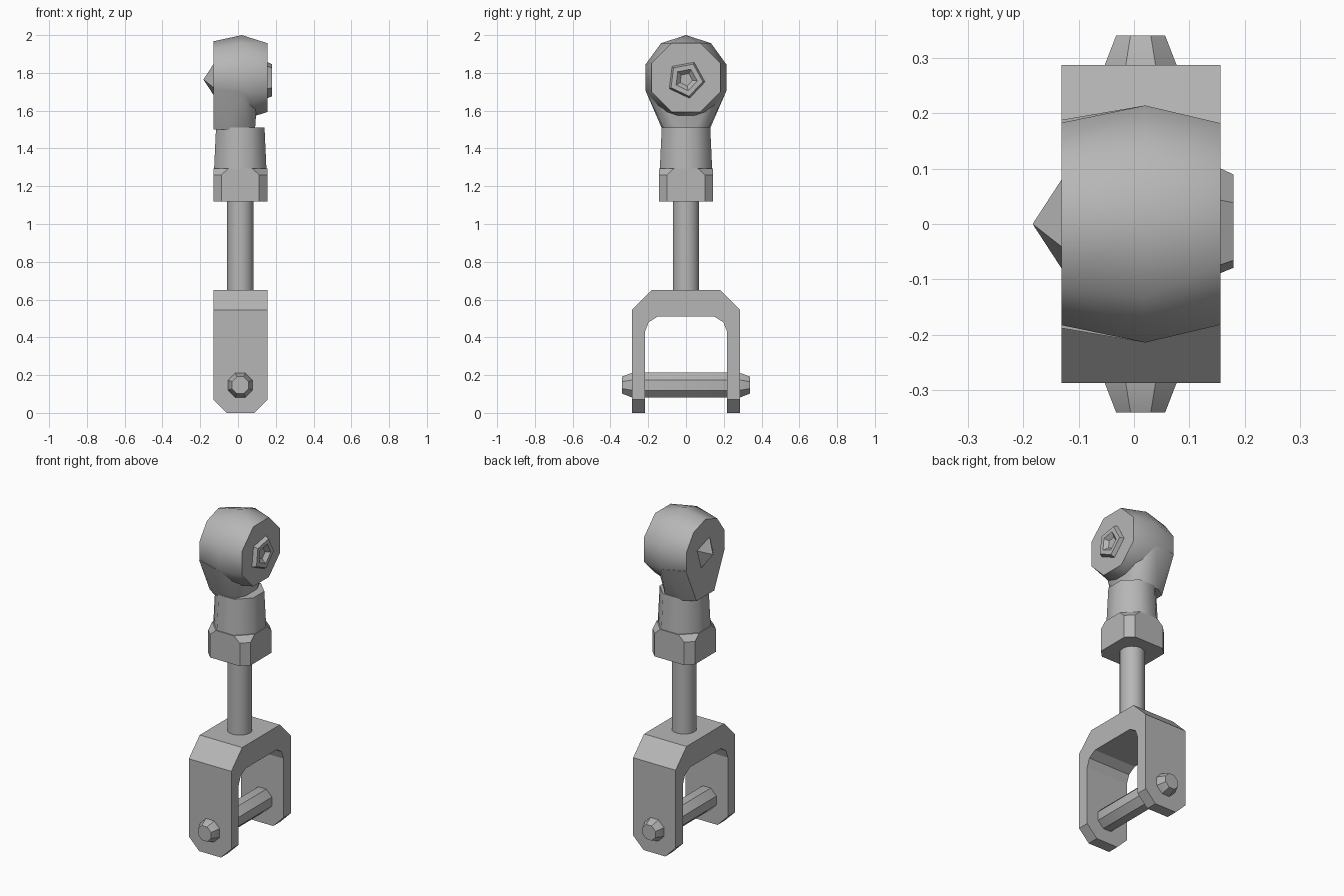
import bpy, bmesh, math
from mathutils import Vector, Matrix

if "Cube" in bpy.data.objects:
    bpy.data.objects.remove(bpy.data.objects["Cube"])

steel = bpy.data.materials.new("grey_steel")
steel.use_nodes = True
GREY = (0.47, 0.47, 0.47, 1)
steel.diffuse_color = GREY
steel.node_tree.nodes["Principled BSDF"].inputs["Base Color"].default_value = GREY

CX = 0.012            # axis of rod, pin and shank
HEAD_Z = 1.775        # centre of the rod-end head
LEFT, RIGHT = -0.131, 0.156


def finish(name, bm, angle=35):
    bmesh.ops.recalc_face_normals(bm, faces=bm.faces)
    mesh = bpy.data.meshes.new(name)
    bm.to_mesh(mesh)
    bm.free()
    mesh.materials.append(steel)
    obj = bpy.data.objects.new(name, mesh)
    bpy.context.collection.objects.link(obj)
    mesh.shade_smooth()
    mesh.set_sharp_from_angle(angle=math.radians(angle))
    return obj


def lathe(name, profile, sides, frame, turn=0.0, angle=35):
    """Stack rings of (radius, height) along local z, then place with frame."""
    bm = bmesh.new()
    rings = []
    for r, h in profile:
        if r == 0:
            rings.append([bm.verts.new((0, 0, h))] * sides)
            continue
        steps = [math.tau * (i + turn) / sides for i in range(sides)]
        rings.append([bm.verts.new((r * math.cos(a), r * math.sin(a), h)) for a in steps])
    for low, high in zip(rings, rings[1:]):
        for i in range(sides):
            j = (i + 1) % sides
            quad = list(dict.fromkeys((low[i], low[j], high[j], high[i])))
            bm.faces.new(quad)
    for ring in (rings[0], rings[-1]):
        if len(set(ring)) > 2:
            bm.faces.new(ring)
    bm.transform(frame)
    return finish(name, bm, angle)


def hull(name, points, angle=35):
    bm = bmesh.new()
    for p in points:
        bm.verts.new(p)
    result = bmesh.ops.convex_hull(bm, input=bm.verts)
    loose = [v for v in bm.verts if not v.link_faces]
    bmesh.ops.delete(bm, geom=loose, context='VERTS')
    bmesh.ops.dissolve_limit(bm, angle_limit=0.02, verts=bm.verts, edges=bm.edges)
    return finish(name, bm, angle)


def head_ring(x, r, sides, turn=0.0):
    angles = [math.tau * (i + turn) / sides for i in range(sides)]
    return [(x, r * math.sin(a), HEAD_Z + r * math.cos(a)) for a in angles]


# Fork: arch profile extruded across x, then the leg tips chamfered
half = [(0.287, 0), (0.287, 0.545), (0.182, 0.65)]
inner = [(0.15, 0.51), (0.198, 0.48), (0.217, 0.43), (0.217, 0)]
arch = half + [(-y, z) for y, z in reversed(half)]
arch += [(-y, z) for y, z in reversed(inner)] + inner
bm = bmesh.new()
face = bm.faces.new([bm.verts.new((LEFT, y, z)) for y, z in arch])
side = bmesh.ops.extrude_face_region(bm, geom=[face])["geom"]
bmesh.ops.translate(bm, vec=(RIGHT - LEFT, 0, 0),
                    verts=[g for g in side if isinstance(g, bmesh.types.BMVert)])
for x, s in ((LEFT, -1), (RIGHT, 1)):
    bmesh.ops.bisect_plane(bm, geom=bm.verts[:] + bm.edges[:] + bm.faces[:],
                           plane_co=(x, 0, 0.07), plane_no=(s, 0, -1), clear_outer=True)
    rim = [e for e in bm.edges if e.is_boundary]
    bmesh.ops.holes_fill(bm, edges=rim, sides=0)
finish("fork", bm, 20)

# Cross pin through both fork legs, with tapered ends
along_y = Matrix.Translation((CX, 0, 0.147)) @ Matrix.Rotation(math.radians(-90), 4, 'X')
pin = [(0.048, -0.34), (0.071, -0.285), (0.071, 0.285), (0.048, 0.34)]
lathe("cross_pin", pin, 8, along_y, 0.5, 25)

# Rod from fork to shank
upright = Matrix.Translation((CX, 0, 0))
lathe("rod", [(0.07, 0.6), (0.07, 1.15)], 16, upright)

# Collar: square with cut corners and sloped corner ledges
S, C = 0.143, 0.1
corner = [(a * sx, b * sy) for a, b in ((S, C), (C, S)) for sx in (1, -1) for sy in (1, -1)]
lower = [(CX + x, y, z) for x, y in corner for z in (1.12, 1.26)]
upper = [(CX + x, y, 1.295) for x, y in
         [(a * sx, b * sy) for a, b in ((S, 0.062), (0.062, S)) for sx in (1, -1) for sy in (1, -1)]]
hull("collar", lower + upper, 20)

# Round shank rising from the collar
lathe("shank", [(0.152, 1.25), (0.139, 1.51)], 8, upright, 0.5, 50)

# Neck flaring from shank to head, flush with the head's right face
neck = []
for s in (1, -1):
    neck += [(LEFT, s * 0.085, 1.5), (-0.07, s * 0.125, 1.5), (0.06, s * 0.115, 1.5),
             (0.09, s * 0.05, 1.5), (LEFT, s * 0.188, 1.72), (0.02, s * 0.214, 1.705),
             (0.1, s * 0.12, 1.64)]
hull("neck", neck, 40)

# Head: crowned wheel with flat sides
hull("head", head_ring(LEFT, 0.192, 10) + head_ring(0.02, 0.225, 10)
     + head_ring(RIGHT, 0.197, 8, 0.5), 40)

# Ball ends: pitted five-sided boss on one side, pointed cap on the other
along_x = Matrix.Translation((0, 0, HEAD_Z - 0.01)) @ Matrix.Rotation(math.radians(90), 4, 'Y')
boss = [(0.104, 0.15), (0.09, 0.18), (0.06, 0.18), (0.035, 0.158), (0, 0.158)]
lathe("ball_boss", boss, 5, along_x, 0.15, 15)
lathe("ball_cap", [(0.1, -0.125), (0, -0.183)], 4, along_x, 0.3, 15)
